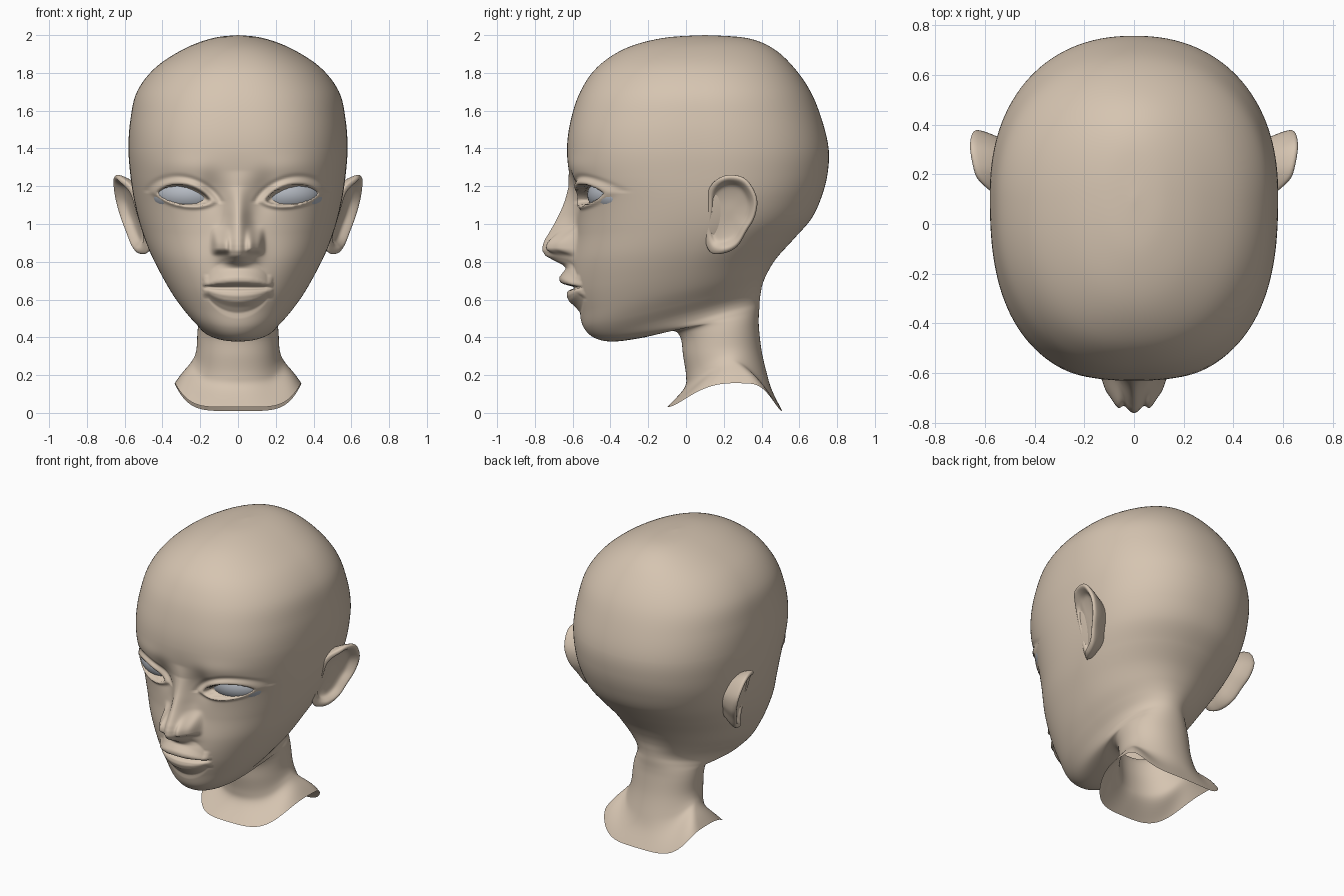
import bpy, bmesh
from math import sin, cos, pi, exp, sqrt

if "Cube" in bpy.data.objects:
    bpy.data.objects.remove(bpy.data.objects["Cube"])


def material(name, rgb):
    m = bpy.data.materials.new(name)
    m.use_nodes = True
    m.diffuse_color = (*rgb, 1)
    m.node_tree.nodes["Principled BSDF"].inputs["Base Color"].default_value = (*rgb, 1)
    return m


skin = material("warm skin", (0.67, 0.555, 0.44))
eye_grey = material("eye grey", (0.46, 0.49, 0.54))


def spline(points, t, closed=False):
    """Catmull-Rom through tuples, t counted in points."""
    total = len(points)
    i = int(t) if closed else min(int(t), total - 2)
    f = t - i

    def pick(k):
        return points[k % total] if closed else points[max(0, min(total - 1, k))]

    return [b + f / 2 * (c - a + f * (2 * a - 5 * b + 4 * c - d + f * (3 * (b - c) + d - a)))
            for a, b, c, d in zip(pick(i - 1), pick(i), pick(i + 1), pick(i + 2))]


def step(start, end, value):
    t = max(0, min(1, (value - start) / (end - start)))
    return t * t * (3 - 2 * t)


def bump(value, centre, spread):
    return exp(-((value - centre) / spread) ** 2)


def profile(keys, z):
    """Forward offset along keys of falling height, zero outside them."""
    for (upper, start), (lower, end) in zip(keys, keys[1:]):
        if lower <= z <= upper:
            return start + (end - start) * (upper - z) / (upper - lower)
    return 0


def loft(name, rings, mat):
    """Join closed rings into a smooth surface."""
    bm = bmesh.new()
    rows = [[bm.verts.new(point) for point in ring] for ring in rings]
    for upper, lower in zip(rows, rows[1:]):
        for j in range(len(upper)):
            bm.faces.new((upper[j - 1], lower[j - 1], lower[j], upper[j]))
    bmesh.ops.remove_doubles(bm, verts=bm.verts, dist=0.0002)
    bmesh.ops.recalc_face_normals(bm, faces=bm.faces)
    mesh = bpy.data.meshes.new(name)
    bm.to_mesh(mesh)
    bm.free()
    mesh.materials.append(mat)
    mesh.shade_smooth()
    bpy.context.collection.objects.link(bpy.data.objects.new(name, mesh))


# Midline relief of nose and lips: (height, forward offset)
NOSE = [(1.28, 0), (1.2, .016), (1.1, .065), (1, .115), (.92, .158), (.89, .166), (.86, .165),
        (.83, .142), (.805, .085), (.785, .03), (.765, 0)]
LIPS = [(.82, 0), (.76, .03), (.72, .06), (.7, .062), (.685, .052), (.664, -.02),
        (.645, .026), (.62, .038), (.59, .034), (.56, .01), (.53, -.005), (.5, 0)]
MOUTH_Z = .664
MOUTH_HALF = .185


def relief(x, z):
    x = abs(x)
    # nose ridge and nostril wings
    h = profile(NOSE, z) * bump(x, 0, .056 + .024 * step(1.05, .88, z))
    wing = step(.828, .872, z) * step(1, .89, z)
    h += .07 * wing * exp(-((x - .09) / .042) ** 4)
    # lips narrow toward the mouth corners
    if x < MOUTH_HALF:
        taper = 1 - (x / MOUTH_HALF) ** 2
        h += sqrt(taper) * profile(LIPS, MOUTH_Z + (z - MOUTH_Z) / max(taper, .3) ** .7)
    h += .014 * bump(x, 0, .2) * bump(z, .68, .12)
    # brow and eye socket
    h += .01 * bump(x, .27, .16) * bump(z, 1.3, .06)
    h -= .026 * bump(x, .14, .06) * bump(z, 1.17, .09)
    # eyelids around an almond opening
    u = (x - .285) / .138
    v = z - 1.143 - .02 * u
    almond = u * u + (abs(v) / (.064 if v > 0 else .042)) ** 1.4
    h += .017 * bump(almond, 1.2, .4)
    if v > 0:
        h -= .007 * bump(almond, 2, .35)
    return h - .05 * step(1.02, .8, almond)


# Level cranium rings: height, front y, back y, half width
CRANIUM = [(2, .1, .1, 0), (1.985, -.12, .32, .13), (1.93, -.32, .46, .28),
           (1.83, -.47, .57, .435), (1.7, -.56, .66, .535), (1.55, -.61, .72, .57),
           (1.4, -.63, .755, .58)]
# Tilted face rings, brow to chin: front z, front y, back z, back y, half width
FACE = [(1.25, -.615, 1.27, .75, .57), (1.1, -.585, 1.15, .72, .55),
        (.95, -.585, 1.03, .665, .517), (.8, -.6, .92, .57, .47), (.66, -.59, .82, .48, .41),
        (.54, -.565, .74, .43, .35), (.45, -.54, .68, .405, .29)]
# Under the chin and down the neck, same layout
NECK = [(.395, -.48, .63, .395, .238), (.378, -.38, .59, .39, .215), (.4, -.22, .55, .388, .21),
        (.435, -.08, .5, .385, .21), (.4, -.03, .44, .387, .215), (.3, -.015, .33, .4, .22),
        (.2, 0, .22, .425, .235), (.13, -.01, .12, .455, .265), (.03, -.1, .01, .51, .335)]
RINGS = [(z, front, z, back, w) for z, front, back, w in CRANIUM] + FACE + NECK
COLUMNS = 220
CHIN = len(CRANIUM) + len(FACE)


def head_ring(t):
    zf, yf, zb, yb, w = spline(RINGS, t)
    middle = (zf + zb) / 2
    hem = step(.2, .02, middle)
    yc = yf + (.54 + .14 * hem) * (yb - yf)
    crown = bump(middle, 1.3, .45)
    lift = .14 * step(.4, .05, middle)
    ring = []
    for j in range(COLUMNS):
        # columns crowd toward the face
        s = 2 * j / COLUMNS - 1
        a = pi * (.45 * s + .55 * s ** 3)
        x = w * sin(a)
        front = cos(a) > 0
        square = 2.1 + (.48 if front else .12) * crown + .8 * hem
        depth = max(0, 1 - abs(sin(a)) ** square) ** (1 / square)
        y = yc + depth * ((yf if front else yb) - yc)
        z = zf + (zb - zf) * (y - yf) / max(yb - yf, .001) + lift * abs(sin(a)) ** 5
        if front:
            y -= relief(x, z) * step(CHIN + .5, CHIN - .5, t)
        ring.append((x, y, z))
    return ring


steps = []
for i in range(len(RINGS) - 1):
    count = 18 if len(CRANIUM) - 1 <= i < CHIN else 6
    steps += [i + k / count for k in range(count)]
steps.append(len(RINGS) - 1)
loft("head_and_neck", [head_ring(t) for t in steps], skin)

# Ear outline as (y, z), and shells of (scale, outward offset) from root to hollow
EAR = [(.12, 1.18), (.17, 1.24), (.24, 1.26), (.32, 1.235), (.375, 1.14), (.365, 1.04),
       (.32, .96), (.27, .88), (.2, .845), (.13, .85), (.1, .93), (.11, 1.06)]
SHELLS = [(.55, -.16), (.72, -.09), (.9, -.035), (1, .01), (.95, .028),
          (.87, .027), (.79, .01), (.7, -.012), (.55, -.022), (.3, -.028), (0, -.028)]


def ear_ring(shell, side):
    scale, out = shell
    ring = []
    for k in range(60):
        y, z = spline(EAR, k / 5, closed=True)
        y, z = .225 + (y - .225) * scale, 1.07 + (z - 1.07) * scale
        # the front edge sinks into the cheek
        free = step(.09, .2, y)
        plane = .535 + .03 * free + .22 * (y - .1) + .25 * (z - 1.15)
        rim = .3 + .7 * free if out > 0 else 1
        ring.append((side * (plane + out * rim), y, z))
    return ring


shells = [spline(SHELLS, k / 3) for k in range(3 * len(SHELLS) - 2)]
for side, label in ((1, "left"), (-1, "right")):
    loft(label + "_ear", [ear_ring(shell, side) for shell in shells], skin)
    bpy.ops.mesh.primitive_uv_sphere_add(segments=48, ring_count=32, radius=.2,
                                         location=(side * .24, -.322, 1.155),
                                         scale=(1.1, 1, .66))
    eye = bpy.context.object
    eye.name = label + "_eyeball"
    eye.data.materials.append(eye_grey)
    bpy.ops.object.shade_smooth()
